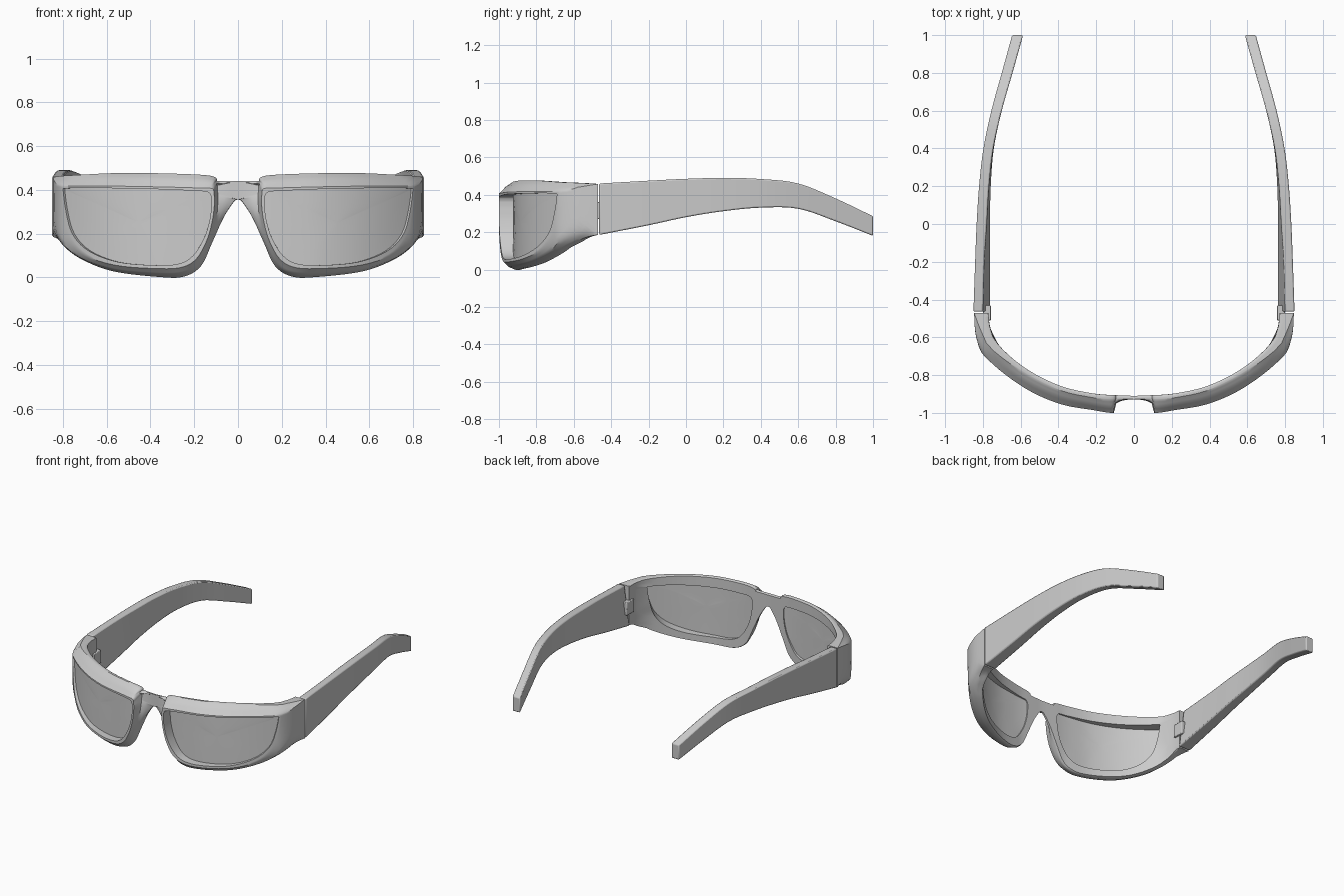
import bpy, bmesh, math
from mathutils import Vector

if "Cube" in bpy.data.objects:
    bpy.data.objects.remove(bpy.data.objects["Cube"])


def spline(pts, m, closed=False, corners=()):
    """Cubic curve through pts; tangents vanish at corner indices."""
    n = len(pts)
    P = [Vector(p) for p in pts]

    def tan(i):
        if i in corners:
            return P[i] * 0
        if closed:
            return (P[(i + 1) % n] - P[i - 1]) / 2
        a, b = max(i - 1, 0), min(i + 1, n - 1)
        return (P[b] - P[a]) / (b - a)

    out = []
    for i in range(n if closed else n - 1):
        j = (i + 1) % n
        for k in range(m):
            s = k / m
            out.append(P[i] * (2*s**3 - 3*s*s + 1) + tan(i) * (s**3 - 2*s*s + s)
                       + P[j] * (3*s*s - 2*s**3) + tan(j) * (s**3 - s*s))
    if not closed:
        out.append(P[-1])
    return out


# Plan of the wrap: t, outer x, outer y, inner x, inner y
WRAP = [(0, 0, -1, 0, -.91), (.12, .12, -1, .12, -.905), (.2, .2, -.988, .2, -.9),
        (.4, .4, -.95, .39, -.857), (.6, .6, -.855, .58, -.76), (.8, .8, -.69, .735, -.62),
        (.86, .835, -.6, .763, -.545), (1, .85, -.47, .77, -.47)]


def wrap(p):
    """Map (t along wrap, z, depth 0 outer .. 1 inner) to space."""
    t = min(max(p[0], 0), 1)
    i = max(k for k in range(len(WRAP) - 1) if WRAP[k][0] <= t)
    W = [Vector(w[1:]) for w in WRAP]

    def tan(k):
        a, b = max(k - 1, 0), min(k + 1, len(W) - 1)
        return (W[b] - W[a]) / (WRAP[b][0] - WRAP[a][0])

    h = WRAP[i + 1][0] - WRAP[i][0]
    s = (t - WRAP[i][0]) / h
    v = (W[i] * (2*s**3 - 3*s*s + 1) + tan(i) * h * (s**3 - 2*s*s + s)
         + W[i + 1] * (3*s*s - 2*s**3) + tan(i + 1) * h * (s**3 - s*s))
    d = p[2]
    return Vector((v[0] + (v[2] - v[0]) * d, v[1] + (v[3] - v[1]) * d, p[1]))


def loft(name, rings, loop=False, caps=False, bevel=0, angle=35):
    """Skin closed rings of points, mirror across x = 0."""
    bm = bmesh.new()
    V = [[bm.verts.new(p) for p in r] for r in rings]
    n = len(rings[0])
    for a in range(len(V) if loop else len(V) - 1):
        b = (a + 1) % len(V)
        for i in range(n):
            q = [V[a][i], V[a][(i + 1) % n], V[b][(i + 1) % n], V[b][i]]
            if any(abs(v.co.x) > 1e-4 for v in q):
                bm.faces.new(q)
    if caps:
        bm.faces.new(V[0])
        bm.faces.new(V[-1])
    bmesh.ops.recalc_face_normals(bm, faces=bm.faces)
    me = bpy.data.meshes.new(name)
    bm.to_mesh(me)
    bm.free()
    ob = bpy.data.objects.new(name, me)
    bpy.context.collection.objects.link(ob)
    bpy.ops.object.select_all(action='DESELECT')
    ob.select_set(True)
    bpy.context.view_layer.objects.active = ob
    bpy.ops.object.shade_smooth_by_angle(angle=math.radians(angle))
    if bevel:
        mod = ob.modifiers.new("bevel", 'BEVEL')
        mod.width, mod.segments, mod.limit_method = bevel, 2, 'ANGLE'
        mod.angle_limit = math.radians(50)
    ob.modifiers.new("mirror", 'MIRROR').use_clip = True
    return ob


# Frame outlines as (t, z[, depth]), clockwise from the top of the bridge
HOLE = [(.124, .372), (.14, .39), (.2, .395), (.35, .402), (.58, .407), (.74, .408),
        (.8, .405), (.787, .31), (.755, .2), (.68, .12), (.55, .07), (.38, .055),
        (.27, .062), (.205, .1), (.155, .18), (.13, .26), (.122, .32), (.121, .35)]
LIP = [(.110, .385), (.118, .405), (.17, .408), (.35, .413), (.58, .417), (.75, .418),
       (.812, .415), (.8, .3), (.77, .19), (.69, .1), (.56, .055), (.38, .04),
       (.26, .045), (.19, .085), (.142, .17), (.117, .26), (.108, .33), (.107, .36)]
MID = [(.095, .42, .75), (.107, .43, .4), (.14, .442, .35), (.35, .452, .4), (.58, .455, .4),
       (.78, .445, .3), (.88, .44, 0), (.88, .27, 0), (.82, .17, .05), (.73, .09, .2),
       (.57, .035, .25), (.37, .015, .3), (.25, .02, .3), (.18, .06, .4), (.125, .16, .45),
       (.1, .26, .5), (.092, .34, .6), (.092, .38, .7)]
EDGE = [(0, .44, .8), (.097, .441, .8), (.13, .465, .75), (.35, .475, .75), (.58, .476, .75),
        (.82, .465, .5), (1, .458, .04), (1, .185, .04), (.88, .162, .4), (.75, .085, .6),
        (.58, .027, .6), (.36, .001, .7), (.25, .003, .75), (.17, .05, .8), (.115, .165, .85),
        (.065, .275, .85), (.018, .348, .85), (0, .355, .8)]
M = 5
flat = {0, 6, 17}
hole = spline([(t, z, 0) for t, z in HOLE], M, True, {6})
lip = spline([(t, z, 0) for t, z in LIP], M, True, flat)
mid = spline(MID, M, True, flat)
edge = spline(EDGE, M, True, {0, 1, 6, 7, 17})
rim = [Vector((e[0], e[1], .9 if e[0] < .95 else .95)) for e in edge]
back = [Vector((e[0], e[1] + .07 * (h[1] - e[1]), 1)) for e, h in zip(edge, hole)]
hole_back = [Vector((h[0], h[1], 1)) for h in hole]
keys = [hole, lip, mid, edge, rim, back, hole_back]
rings = []
for a, ra in enumerate(keys):
    rb = keys[(a + 1) % len(keys)]
    for s in (0, .33, .67):
        rings.append([wrap(p.lerp(q, s)) for p, q in zip(ra, rb)])
loft("front_frame", rings, loop=True)

# Lenses: recessed at the nose, nearly flush at the outer corner
lens = []
centre = Vector((.46, .25, 0))
steps = [1.012, .85, .65, .45, .25, .05]
for dd, order in ((0, steps[::-1]), (.13, steps)):
    for s in order:
        ring = [centre.lerp(h, s) for h in hole]
        lens.append([wrap((p[0], p[1], .8 - .68 * (p[0] - .12) / .68 + dd)) for p in ring])
loft("lens", lens, caps=True)

# Temples: y, outer x, inner top x, inner bottom x, top z, bottom z
ARM = [(-.464, .85, .80, .762, .46, .185), (-.2, .841, .793, .762, .475, .237),
       (0, .833, .78, .762, .485, .28), (.2, .82, .768, .758, .49, .312),
       (.4, .797, .745, .742, .484, .331), (.6, .755, .70, .70, .46, .325),
       (.8, .70, .643, .643, .38, .258), (1, .645, .587, .587, .285, .18)]
arm = [[(o, y, zt), (o, y, zb), (ib, y, zb), (it, y, zt)]
       for y, o, it, ib, zt, zb in spline(ARM, 5)]
loft("temple", arm, caps=True, bevel=.007)

# Hinges bridging frame end and temple on the inside
loft("hinge", [[(x, y, z) for x, y in ((.758, -.51), (.80, -.51), (.80, -.43), (.758, -.43))]
               for z in (.27, .36)], caps=True, bevel=.004)
